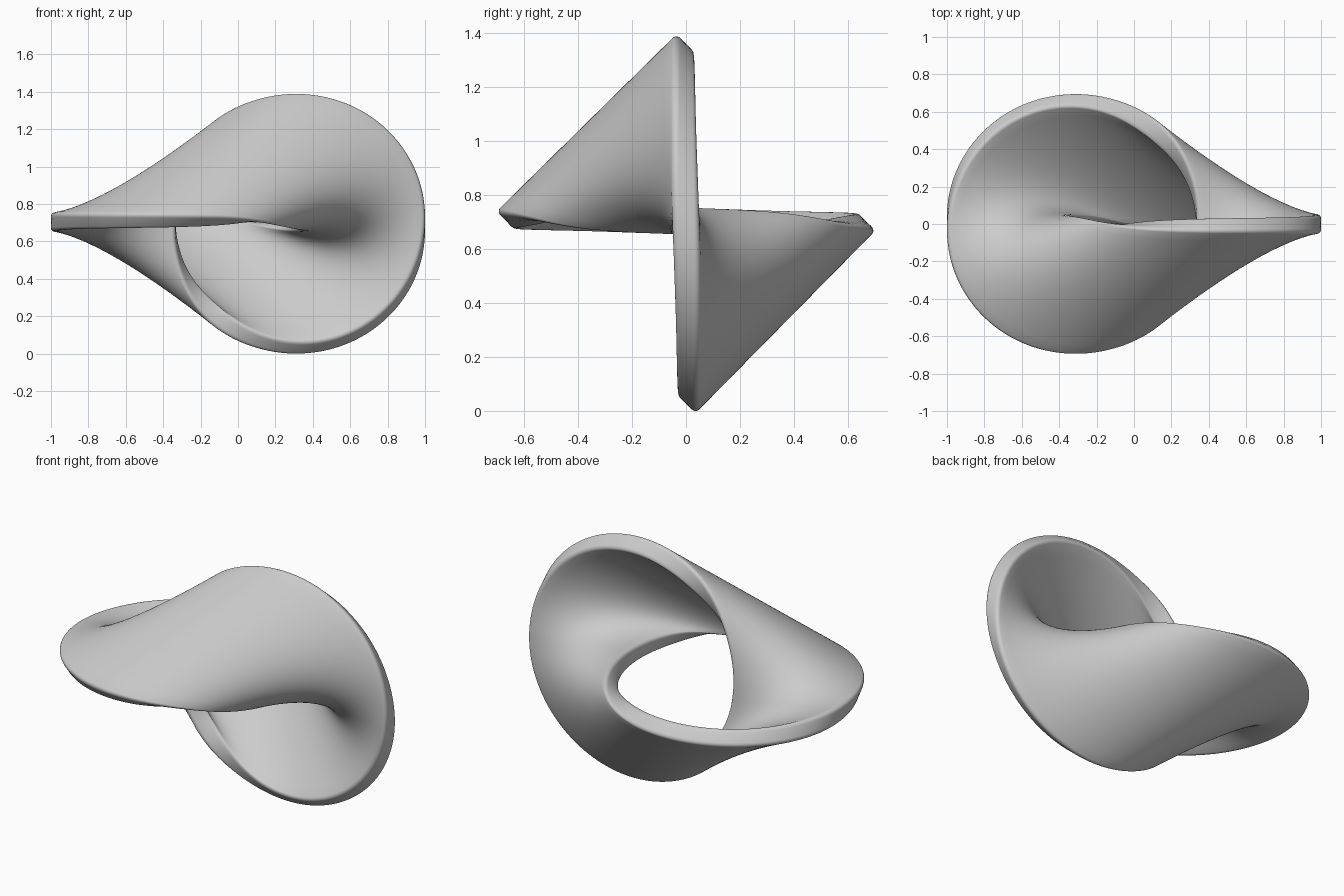
import bpy, bmesh, math
from mathutils import Vector

cube = bpy.data.objects.get("Cube")
if cube:
    bpy.data.objects.remove(cube)

R = 2 / 3          # radius of both rim circles
A = R / 2          # each circle passes through the other's centre
Z = 0.694          # height of the centre
LIFT = 0.01        # slight rise of the horizontal circle
HALF = 0.05        # half thickness of the band
ROUND = 0.022      # rim corner rounding
TURNS, ACROSS, ARC = 192, 24, 5

# Material
grey = bpy.data.materials.new("plain_grey")
grey.use_nodes = True
grey.diffuse_color = (0.6, 0.6, 0.6, 1)
grey.node_tree.nodes["Principled BSDF"].inputs["Base Color"].default_value = (0.6, 0.6, 0.6, 1)


def band_point(t, end, inset, u, h):
    """Point on the ruled band between the two circles, raised by h along its normal."""
    upright = Vector((A + R * math.cos(t), 0, Z + R * math.sin(t)))
    level = Vector((-A + R * math.cos(t), -R * math.sin(t), Z + LIFT))
    ruling = level - upright
    if end is not None:
        u = abs(end - inset / ruling.length)
    along = Vector((-R * math.sin(t), -u * R * math.cos(t), (1 - u) * R * math.cos(t)))
    normal = ruling.cross(along).normalized()
    return upright + ruling * u + normal * h


# Cross-section: rounded strip, described once and swept around
corner = []
for i in range(ARC + 1):
    f = math.pi / 2 * i / ARC
    corner.append((ROUND * (1 - math.cos(f)), HALF - ROUND + ROUND * math.sin(f)))
inner = [i / ACROSS for i in range(1, ACROSS)]
half = [(0, e, 0, h) for e, h in corner]
half += [(None, 0, 0.04 + 0.92 * u, HALF) for u in inner]
half += [(1, e, 0, h) for e, h in reversed(corner)]
section = half + [(end, e, u, -h) for end, e, u, h in reversed(half)]

# Sweep the section into a closed, doubly twisted band
bm = bmesh.new()
rings = []
for k in range(TURNS):
    t = 2 * math.pi * k / TURNS
    rings.append([bm.verts.new(band_point(t, end, e, u, h)) for end, e, u, h in section])
for k, ring in enumerate(rings):
    after = rings[(k + 1) % TURNS]
    for j in range(len(section)):
        n = (j + 1) % len(section)
        bm.faces.new((ring[j], ring[n], after[n], after[j]))
bmesh.ops.recalc_face_normals(bm, faces=bm.faces)

mesh = bpy.data.meshes.new("twisted_band")
bm.to_mesh(mesh)
bm.free()
mesh.materials.append(grey)
band = bpy.data.objects.new("twisted_band", mesh)
bpy.context.collection.objects.link(band)
bpy.context.view_layer.objects.active = band
band.select_set(True)
bpy.ops.object.shade_smooth_by_angle(angle=math.radians(40))
